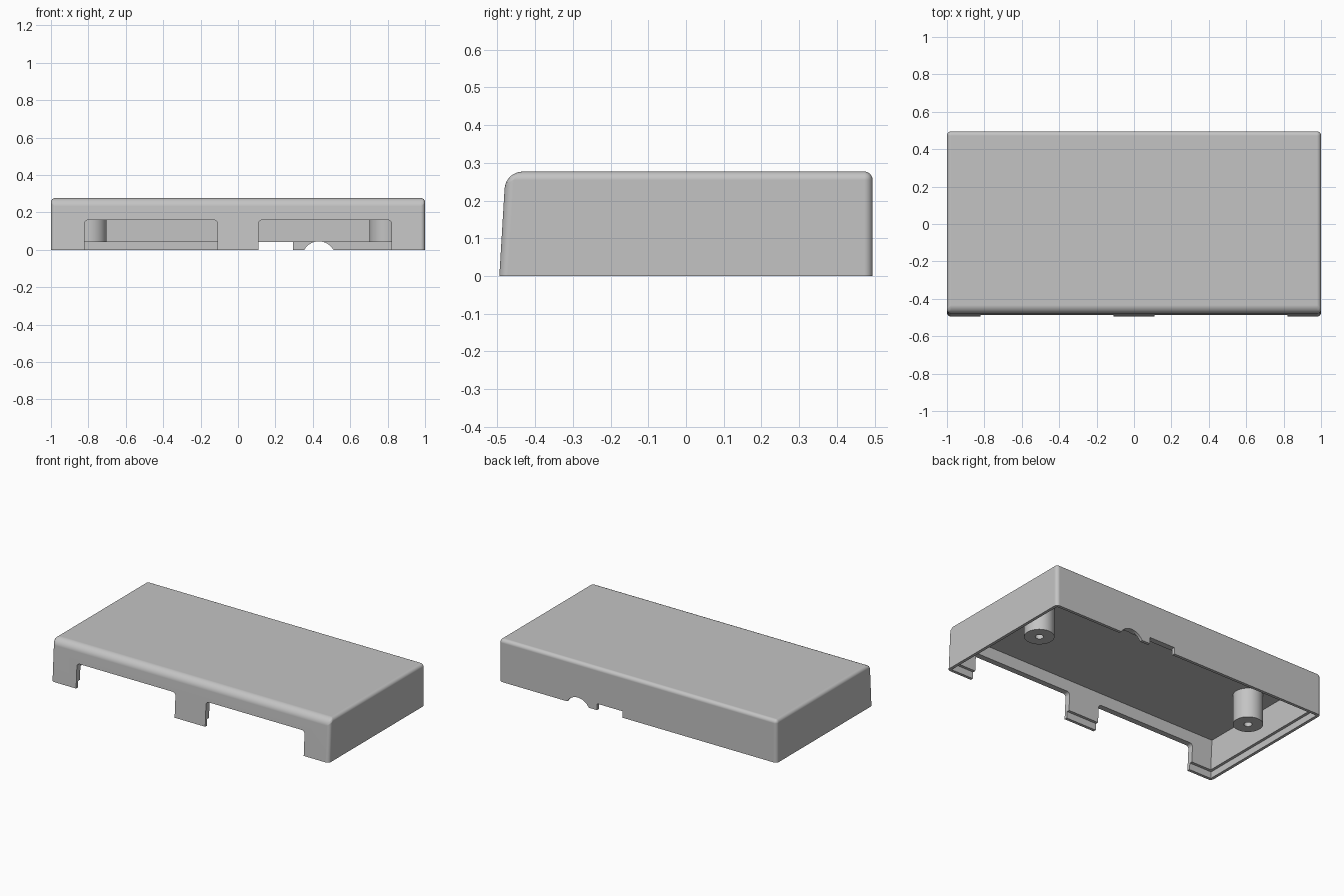
import bpy, bmesh, math

cube = bpy.data.objects.get("Cube")
if cube:
    bpy.data.objects.remove(cube, do_unlink=True)

HALF_X, HALF_Y, HEIGHT = 1.0, 0.495, 0.277
SLOPE = 0.06            # lean of the front wall
WALL, LIP, LIP_Z, CEILING = 0.037, 0.019, 0.042, 0.234

grey = bpy.data.materials.new("plain_grey")
grey.use_nodes = True
grey.diffuse_color = (0.55, 0.55, 0.55, 1)
grey.node_tree.nodes["Principled BSDF"].inputs["Base Color"].default_value = grey.diffuse_color


def make_object(name, bm):
    bmesh.ops.recalc_face_normals(bm, faces=bm.faces)
    mesh = bpy.data.meshes.new(name)
    bm.to_mesh(mesh)
    bm.free()
    mesh.materials.append(grey)
    obj = bpy.data.objects.new(name, mesh)
    bpy.context.collection.objects.link(obj)
    return obj


def extrude_profile(bm, points, offset):
    face = bm.faces.new([bm.verts.new(p) for p in points])
    result = bmesh.ops.extrude_face_region(bm, geom=[face])
    verts = [v for v in result["geom"] if isinstance(v, bmesh.types.BMVert)]
    bmesh.ops.translate(bm, verts=verts, vec=offset)


def leaning_box(inset, low, high):
    """Box whose front side follows the leaning front wall."""
    bm = bmesh.new()
    back = HALF_Y - inset
    front = [-HALF_Y + inset + SLOPE * z for z in (low, high)]
    x = HALF_X - inset
    extrude_profile(bm, [(-x, front[0], low), (-x, back, low),
                         (-x, back, high), (-x, front[1], high)], (2 * x, 0, 0))
    return bm


def activate(obj):
    bpy.ops.object.select_all(action='DESELECT')
    obj.select_set(True)
    bpy.context.view_layer.objects.active = obj


def apply(obj, mod):
    activate(obj)
    bpy.ops.object.modifier_apply(modifier=mod.name)


def cut(obj, bm):
    cutter = make_object("cutter", bm)
    cutter.hide_render = True
    mod = obj.modifiers.new("cut", 'BOOLEAN')
    mod.operation, mod.solver, mod.object = 'DIFFERENCE', 'EXACT', cutter
    apply(obj, mod)
    bpy.data.objects.remove(cutter, do_unlink=True)


def prism_y(outline, y, depth):
    bm = bmesh.new()
    extrude_profile(bm, [(x, y, z) for x, z in outline], (0, depth, 0))
    return bm


def arc(cx, cz, radius, start, end, steps):
    angles = [math.radians(start + (end - start) * i / steps) for i in range(steps + 1)]
    return [(cx + radius * math.cos(a), cz + radius * math.sin(a)) for a in angles]


# Outer body, with a larger round along the top front edge
bm = leaning_box(0, 0, HEIGHT)
weight = bm.edges.layers.float.new("bevel_weight_edge")
for edge in bm.edges:
    a, b = (v.co for v in edge.verts)
    if max(a.z, b.z) > 0.1:
        top_front = min(a.z, b.z) > 0.1 and max(a.y, b.y) < 0
        edge[weight] = 1.0 if top_front else 0.5
cover = make_object("cover_shell", bm)
bevel = cover.modifiers.new("rounds", 'BEVEL')
bevel.limit_method, bevel.width, bevel.segments = 'WEIGHT', 0.045, 8
apply(cover, bevel)

# Hollow inside and the stepped rim
cut(cover, leaning_box(WALL, -0.1, CEILING))
cut(cover, leaning_box(LIP, -0.1, LIP_Z))

# Two wide front openings with rounded upper corners
for side in (-1, 1):
    x0, x1 = sorted((side * 0.11, side * 0.82))
    top, r = 0.16, 0.02
    outline = [(x0, -0.1), (x1, -0.1)]
    outline += arc(x1 - r, top - r, r, 0, 90, 6) + arc(x0 + r, top - r, r, 90, 180, 6)
    cut(cover, prism_y(outline, -0.6, 0.2))

# Rear slot and rear cable arch
cut(cover, prism_y([(0.11, -0.1), (0.295, -0.1), (0.295, LIP_Z), (0.11, LIP_Z)], 0.4, 0.2))
cut(cover, prism_y(arc(0.432, -0.045, 0.09, 0, 360, 64)[:-1], 0.4, 0.2))

activate(cover)
bpy.ops.object.shade_smooth_by_angle(angle=math.radians(30))
cover.modifiers.new("even_shading", 'WEIGHTED_NORMAL').keep_sharp = True

# Hollow screw posts hanging from the ceiling
for side, name in ((-1, "right_screw_post"), (1, "left_screw_post")):
    bm = bmesh.new()
    rings = []
    for radius, z in ((0.088, CEILING + 0.005), (0.088, LIP_Z), (0.024, LIP_Z), (0.024, 0.2)):
        circle = arc(side * 0.79, 0.087, radius, 0, 360, 48)[:-1]
        rings.append([bm.verts.new((x, y, z)) for x, y in circle])
    for low, high in zip(rings, rings[1:]):
        for i in range(len(low)):
            j = (i + 1) % len(low)
            bm.faces.new((low[i], low[j], high[j], high[i]))
    bm.faces.new(rings[-1])
    bm.faces.new(rings[0])
    post = make_object(name, bm)
    activate(post)
    bpy.ops.object.shade_smooth_by_angle(angle=math.radians(30))
